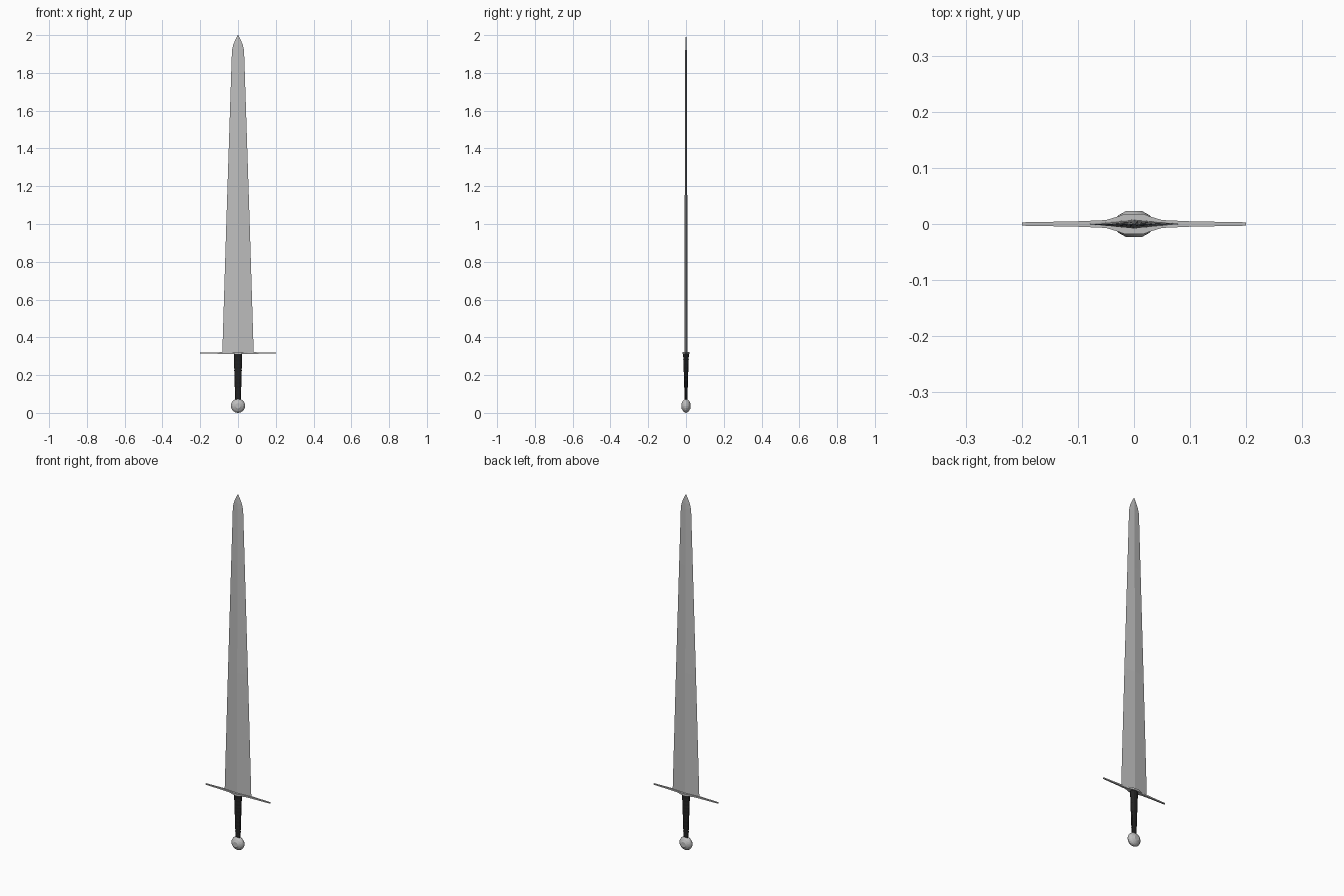
import bpy, bmesh, math
from mathutils import Vector

if "Cube" in bpy.data.objects:
    bpy.data.objects.remove(bpy.data.objects["Cube"])


def material(name, c):
    m = bpy.data.materials.new(name)
    m.diffuse_color = (*c, 1)
    m.use_nodes = True
    m.node_tree.nodes["Principled BSDF"].inputs["Base Color"].default_value = m.diffuse_color
    return m


steel = material("steel", (0.52, 0.52, 0.52))
leather = material("black leather", (0.016, 0.016, 0.016))


def loft(name, rings, mat, smooth=False):
    """Skin a list of equal-length point rings and cap both ends."""
    bm = bmesh.new()
    rows = [[bm.verts.new(p) for p in ring] for ring in rings]
    n = len(rows[0])
    for a, b in zip(rows, rows[1:]):
        for i in range(n):
            j = (i + 1) % n
            bm.faces.new((a[i], a[j], b[j], b[i]))
    bm.faces.new(rows[0][::-1])
    bm.faces.new(rows[-1])
    bmesh.ops.remove_doubles(bm, verts=bm.verts, dist=0.0002)
    bmesh.ops.recalc_face_normals(bm, faces=bm.faces)
    me = bpy.data.meshes.new(name)
    bm.to_mesh(me)
    bm.free()
    ob = bpy.data.objects.new(name, me)
    bpy.context.collection.objects.link(ob)
    me.materials.append(mat)
    if smooth:
        bpy.ops.object.select_all(action='DESELECT')
        ob.select_set(True)
        bpy.context.view_layer.objects.active = ob
        bpy.ops.object.shade_smooth_by_angle(angle=math.radians(35))
    return ob


# Blade: diamond section (z, half width, half thickness), rounded into a point
blade = [(0.317, 0.083, 0.008), (1.0, 0.062, 0.007), (1.6, 0.0425, 0.0055),
         (1.92, 0.032, 0.004), (1.95, 0.025, 0.0035), (1.98, 0.012, 0.002),
         (2.0, 0.001, 0.0005)]
loft("blade", [[(w, 0, z), (0, t, z), (-w, 0, z), (0, -t, z)] for z, w, t in blade], steel)

# Crossguard: thin bar swelling around the grip (x, half depth, half height)
half = [(0.2, 0.003, 0.003), (0.1, 0.0048, 0.004), (0.05, 0.007, 0.0045),
        (0.03, 0.013, 0.005), (0.016, 0.018, 0.005)]
guard = [(-x, d, h) for x, d, h in half] + half[::-1]
gz = 0.317
loft("crossguard", [[(x, -d, gz - h), (x, d, gz - h), (x, d, gz + h), (x, -d, gz + h)]
                    for x, d, h in guard], steel)

# Grip: tapering oval with shallow wrap ridges
rings = []
steps = 24
for k in range(steps + 1):
    t = k / steps
    bump = 0.0006 if k % 2 else 0.0
    rx, ry = 0.015 + 0.007 * t + bump, 0.007 + 0.008 * t + bump
    z = 0.072 + 0.241 * t
    rings.append([(rx * math.cos(a), ry * math.sin(a), z)
                  for a in (math.tau * i / 12 for i in range(12))])
loft("grip", rings, leather)

# Pommel: wheel turned about the y axis with a small flat boss on each face
side = [(0.014, 0.0235), (0.018, 0.021), (0.028, 0.0155), (0.035, 0.008)]
profile = [(r, -y) for r, y in side] + [(0.0375, 0)] + side[::-1]
loft("pommel", [[(r * math.cos(a), y, 0.0375 + r * math.sin(a))
                 for a in (math.tau * i / 20 for i in range(20))]
                for r, y in profile], steel)
